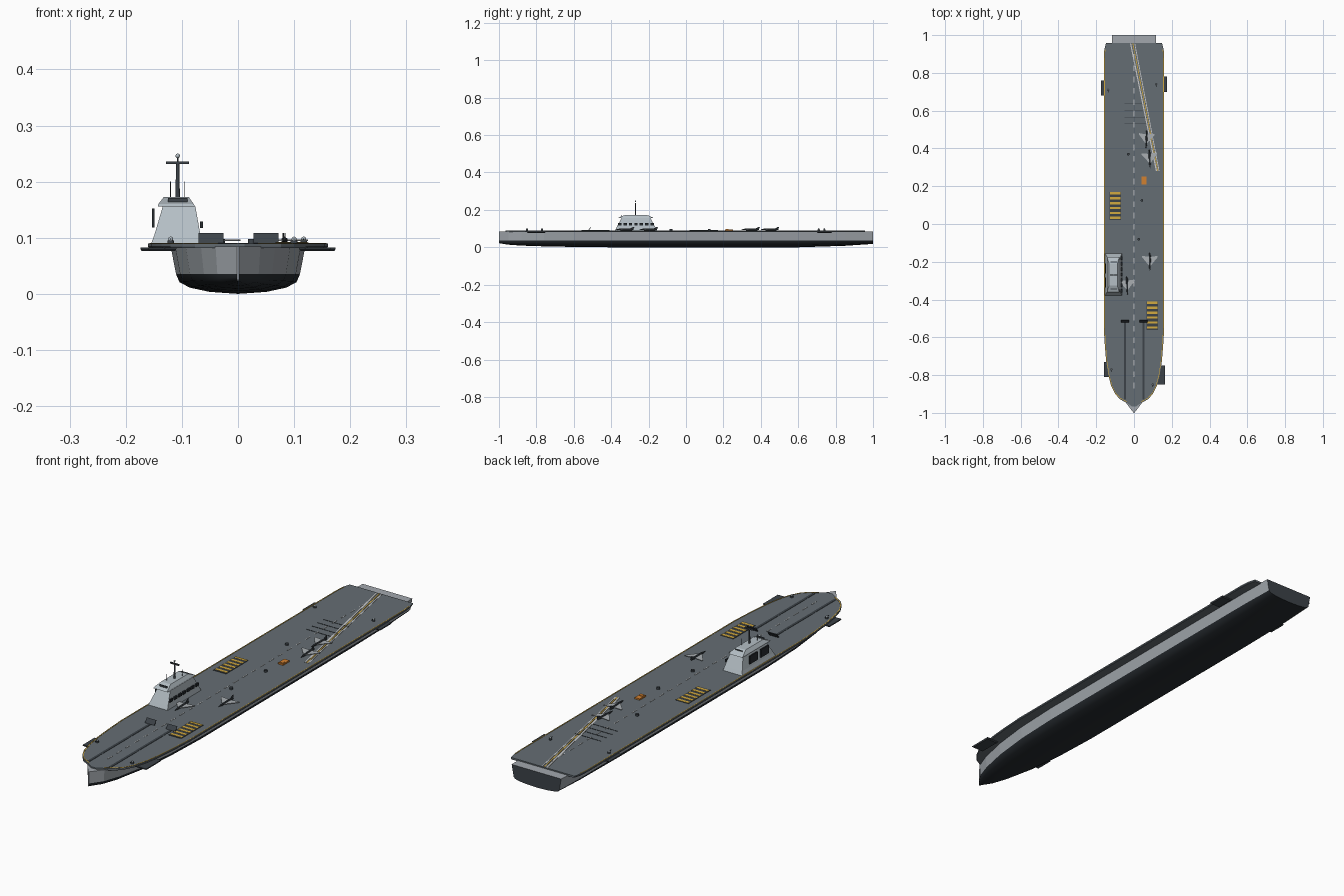
import bpy, bmesh, math
from mathutils import Matrix, Vector

if "Cube" in bpy.data.objects:
    bpy.data.objects.remove(bpy.data.objects["Cube"])


def mat(name, c):
    m = bpy.data.materials.new(name)
    m.diffuse_color = (*c, 1)
    m.use_nodes = True
    m.node_tree.nodes["Principled BSDF"].inputs["Base Color"].default_value = m.diffuse_color
    return m


HULL = mat("hull_grey", (0.36, 0.39, 0.42))
DARK = mat("dark_bottom", (0.02, 0.025, 0.03))
DECK = mat("deck_grey", (0.13, 0.155, 0.175))
ISLE = mat("island_grey", (0.46, 0.52, 0.56))
TRIM = mat("trim_dark", (0.045, 0.055, 0.065))
YEL = mat("yellow", (0.65, 0.4, 0.05))
WHITE = mat("white", (0.75, 0.75, 0.72))
ORANGE = mat("orange", (0.65, 0.22, 0.03))
JET = mat("jet_grey", (0.4, 0.43, 0.45))
TOP = 0.0895


def finish(name, bm, *mats):
    bmesh.ops.recalc_face_normals(bm, faces=bm.faces)
    me = bpy.data.meshes.new(name)
    bm.to_mesh(me)
    bm.free()
    for m in mats:
        me.materials.append(m)
    ob = bpy.data.objects.new(name, me)
    bpy.context.collection.objects.link(ob)
    return ob


def box(name, loc, size, m, rot=(0, 0, 0)):
    bm = bmesh.new()
    bmesh.ops.create_cube(bm, size=1)
    bmesh.ops.scale(bm, vec=size, verts=bm.verts)
    ob = finish(name, bm, m)
    ob.location, ob.rotation_euler = loc, rot
    return ob


def cyl(name, loc, r, h, m, r2=None, n=12):
    bm = bmesh.new()
    bmesh.ops.create_cone(bm, cap_ends=True, segments=n, radius1=r,
                          radius2=r if r2 is None else r2, depth=h)
    ob = finish(name, bm, m)
    ob.location = loc
    return ob


def ball(name, loc, r, m):
    bm = bmesh.new()
    bmesh.ops.create_uvsphere(bm, u_segments=12, v_segments=8, radius=r)
    for f in bm.faces:
        f.smooth = True
    ob = finish(name, bm, m)
    ob.location = loc


def loft(name, rings, *mats, link=True):
    bm = bmesh.new()
    rv = [[bm.verts.new(p) for p in r] for r in rings]
    n = len(rv[0])
    for a, b in zip(rv, rv[1:]):
        for i in range(n):
            bm.faces.new((a[i], a[(i + 1) % n], b[(i + 1) % n], b[i]))
    bm.faces.new(rv[0])
    bm.faces.new(rv[-1])
    return finish(name, bm, *mats)


def line(name, a, b, w, m):
    a, b = Vector(a), Vector(b)
    d = b - a
    mid = (a + b) / 2
    return box(name, (mid.x, mid.y, TOP + 0.0006), (w, d.length, 0.0012), m,
               (0, 0, math.atan2(-d.x, d.y)))


# Hull: stations of (y, half width, keel height)
stations = [(-1, 0.002, 0.022), (-0.95, 0.04, 0.014), (-0.88, 0.066, 0.009), (-0.76, 0.093, 0.005),
            (-0.6, 0.112, 0.002), (-0.4, 0.12, 0), (0.6, 0.12, 0), (0.85, 0.12, 0.008), (1, 0.116, 0.018)]
section = [(1, None), (0.92, 0), (0.87, 0.4), (0.72, 0.68), (0.42, 0.9)]
rings = []
for y, w, k in stations:
    half = [(w * f, 0.0845 if t is None else 0.035 + (k - 0.035) * t) for f, t in section]
    rings.append([(x, y, z) for x, z in half] + [(0, y, k)] + [(-x, y, z) for x, z in half[::-1]])
hull = loft("hull", rings, HULL, DARK, TRIM)
for p in hull.data.polygons:
    if p.normal.y > 0.9:
        p.material_index = 2
    elif p.center.z < 0.035:
        p.material_index = 1
        p.use_smooth = True

# Flight deck
side = [(0.012, -0.965), (0.04, -0.947), (0.077, -0.926), (0.1, -0.898), (0.12, -0.86), (0.136, -0.8),
        (0.147, -0.73), (0.154, -0.65), (0.16, -0.55), (0.16, 0.88), (0.157, 0.925), (0.148, 0.958)]
outline = side + [(-x, y) for x, y in side[::-1]]
loft("flight_deck", [[(x * s, y, z) for x, y in outline]
                     for s, z in ((0.985, 0.0815), (1, 0.084), (1, TOP))], DECK)

# Yellow border lines along the deck edge
for s in (1, -1):
    pts = [(s * (x - 0.004), y + (0.004 if y < -0.9 else 0)) for x, y in side[1:-1]]
    for a, b in zip(pts, pts[1:]):
        line("edge_line", a, b, 0.003, YEL)

# Centre dashes, landing lines and arresting wires
for i in range(30):
    y = -0.87 + i * 0.06
    line("centre_dash", (0, y), (0, y + 0.03), 0.003, WHITE)
line("landing_line", (-0.018, 0.955), (0.119, 0.28), 0.006, WHITE)
line("landing_line_right", (0.004, 0.955), (0.133, 0.28), 0.004, WHITE)
line("landing_centre_line", (-0.006, 0.955), (0.126, 0.28), 0.004, YEL)
for y in (0.53, 0.566, 0.603, 0.64):
    line("arresting_wire", (-0.05, y), (0.07, y), 0.003, TRIM)

# Catapults and tilted blast deflectors
for x in (-0.048, 0.05):
    line("catapult_track", (x, -0.93), (x, -0.52), 0.011, TRIM)
    box("blast_deflector", (x, -0.515, 0.099), (0.044, 0.003, 0.022), TRIM, (math.radians(-35), 0, 0))

# Elevators with warning stripes
for x, y in ((-0.1, 0.095), (0.096, -0.485)):
    box("elevator", (x, y, TOP + 0.0008), (0.06, 0.15, 0.0016), TRIM)
    for i in range(6):
        box("elevator_stripe", (x, y - 0.0625 + i * 0.026, TOP + 0.002), (0.056, 0.012, 0.0012), YEL)

# Sponsons
for x, y, w, h in ((-0.15, 0.72, 0.048, 0.08), (0.15, 0.74, 0.048, 0.08),
                   (-0.135, -0.77, 0.05, 0.08), (0.137, -0.8, 0.056, 0.1)):
    rr = []
    for s, z in ((0.92, 0.0765), (1, 0.080), (1, 0.083)):
        rr.append([(x + a * w * s / 2, y + b * h * s / 2, z)
                   for a, b in ((-1, -1), (1, -1), (1, 1), (-1, 1))])
    loft("sponson", rr, TRIM)

# Defence turrets on the deck corners
for x, y in ((-0.137, 0.71), (0.117, 0.74), (-0.12, -0.77), (0.1, -0.85)):
    cyl("turret_base", (x, y, TOP + 0.003), 0.006, 0.006, TRIM)
    ball("turret_dome", (x, y, TOP + 0.008), 0.0045, ISLE)
    box("turret_barrel", (x, y - 0.008, TOP + 0.008), (0.0018, 0.012, 0.0018), TRIM)


# Island: tapered block and bridge roof
def tier(name, rows):
    loft(name, [[(x0, y0, z), (x1, y0, z), (x1, y1, z), (x0, y1, z)]
                for x0, x1, y0, y1, z in rows], ISLE)


tier("island_tower", [(-0.155, -0.064, -0.38, -0.155, 0.089), (-0.149, -0.067, -0.372, -0.163, 0.105),
                      (-0.134, -0.076, -0.345, -0.19, 0.156)])
tier("bridge_roof", [(-0.143, -0.077, -0.362, -0.174, 0.156), (-0.142, -0.079, -0.358, -0.178, 0.160),
                     (-0.132, -0.088, -0.325, -0.21, 0.173)])
for i in range(7):
    box("bridge_window", (-0.065, -0.354 + i * 0.0288, 0.123), (0.006, 0.018, 0.012), DARK)
for y in (-0.235, -0.31):
    box("radar_panel", (-0.151, y, 0.135), (0.005, 0.052, 0.034), DARK)

# Mast, crossarm, dome and whip antennas
MX, MY = -0.1075, -0.27
cyl("mast", (MX, MY, 0.2), 0.004, 0.064, TRIM, 0.003)
box("mast_crossarm", (MX, MY, 0.2335), (0.041, 0.007, 0.005), TRIM)
cyl("mast_tip", (MX, MY, 0.239), 0.0012, 0.008, TRIM)
ball("mast_dome", (MX, MY, 0.246), 0.004, ISLE)
for x, y in ((-0.12, -0.305), (-0.095, -0.238)):
    cyl("whip_antenna", (x, y, 0.185), 0.0009, 0.03, TRIM, n=6)
for y in (-0.2, -0.345):
    box("roof_rail", (MX, y, 0.166), (0.035, 0.005, 0.01), TRIM)


# Aircraft: slim body, delta wing, tail fin
def jet(x, y, angle):
    parts = []
    prof = [(-0.05, 0.0006), (-0.03, 0.0042), (0.0, 0.0052), (0.03, 0.005), (0.046, 0.0035)]
    parts.append(loft("aircraft_body", [[(r * math.cos(a * math.pi / 4), py, r * math.sin(a * math.pi / 4))
                                         for a in range(8)] for py, r in prof], TRIM))
    wing = [(0, -0.026), (0.041, 0.024), (0.041, 0.031), (0, 0.026), (-0.041, 0.031), (-0.041, 0.024)]
    parts.append(loft("aircraft_wing", [[(px, py, z) for px, py in wing] for z in (-0.001, 0.001)], JET))
    fin = [(0.024, 0.003), (0.046, 0.002), (0.05, 0.013), (0.042, 0.013)]
    parts.append(loft("aircraft_fin", [[(s, py, pz) for py, pz in fin] for s in (-0.001, 0.001)], TRIM))
    m = Matrix.Translation((x, y, TOP + 0.006)) @ Matrix.Rotation(math.radians(angle), 4, 'Z')
    for p in parts:
        p.data.transform(m)


for x, y, a in ((0.066, 0.448, -3), (0.083, 0.345, 3), (0.084, -0.2, 0), (-0.036, -0.326, 2)):
    jet(x, y, a)

# Deck fittings and tow vehicle
for x, y in ((-0.03, 0.37), (0.042, 0.125), (0.025, -0.08)):
    cyl("deck_bollard", (x, y, TOP + 0.004), 0.007, 0.008, TRIM)
box("tow_vehicle", (0.053, 0.23, TOP + 0.003), (0.024, 0.042, 0.006), ORANGE)
box("tow_vehicle_cab", (0.053, 0.22, TOP + 0.0065), (0.016, 0.014, 0.003), ORANGE)
